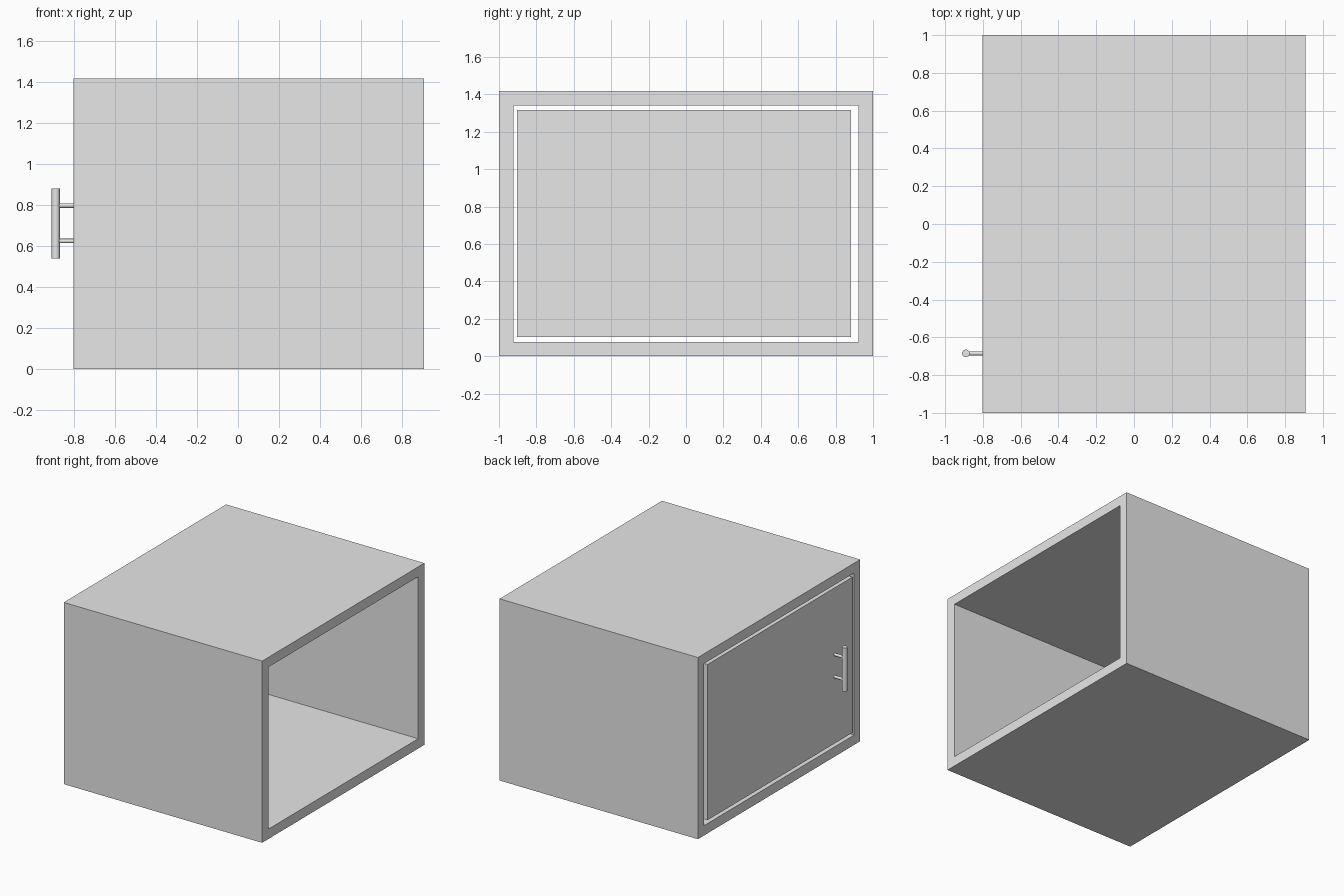
import bpy
import math

cube = bpy.data.objects.get("Cube")
if cube:
    bpy.data.objects.remove(cube, do_unlink=True)

grey = bpy.data.materials.new("light_grey")
grey.use_nodes = True
grey.diffuse_color = (0.8, 0.8, 0.8, 1)
grey.node_tree.nodes["Principled BSDF"].inputs["Base Color"].default_value = (0.8, 0.8, 0.8, 1)

LEFT, RIGHT = 0.908, -0.803      # cabinet ends along x
HEIGHT, WALL = 1.417, 0.077


def make_object(name, verts, faces):
    mesh = bpy.data.meshes.new(name)
    mesh.from_pydata(verts, [], faces)
    mesh.materials.append(grey)
    obj = bpy.data.objects.new(name, mesh)
    bpy.context.collection.objects.link(obj)
    return obj


def rectangle(x, y0, y1, z0, z1):
    return [(x, y0, z0), (x, y1, z0), (x, y1, z1), (x, y0, z1)]


def rod(name, radius, length, location, rotation=(0, 0, 0)):
    bpy.ops.mesh.primitive_cylinder_add(vertices=24, radius=radius, depth=length,
                                        location=location, rotation=rotation)
    obj = bpy.context.object
    obj.name = name
    obj.data.materials.append(grey)
    bpy.ops.object.shade_smooth_by_angle()


# Cabinet shell: a rectangular tube open at both ends
outer = (-1, 1, 0, HEIGHT)
inner = (-1 + WALL, 1 - WALL, WALL, HEIGHT - WALL)
loops = [rectangle(RIGHT, *outer), rectangle(LEFT, *outer),
         rectangle(LEFT, *inner), rectangle(RIGHT, *inner)]
shell_faces = []
for a in range(4):
    b = (a + 1) % 4
    for i in range(4):
        j = (i + 1) % 4
        shell_faces.append((4 * a + j, 4 * a + i, 4 * b + i, 4 * b + j))
make_object("cabinet_shell", sum(loops, []), shell_faces)

# Door: a panel set flush in the right end with a gap all round
door = (-0.904, 0.881, 0.103, 1.317)
make_object("door", rectangle(RIGHT, *door) + rectangle(RIGHT + 0.06, *door),
            [(3, 2, 1, 0), (4, 5, 6, 7)]
            + [(i, (i + 1) % 4, (i + 1) % 4 + 4, i + 4) for i in range(4)])

# Handle: an upright bar on two posts
BAR_X, BAR_Y = -0.89, -0.685
rod("handle_bar", 0.02, 0.341, (BAR_X, BAR_Y, 0.709))
for name, z in (("upper_handle_post", 0.797), ("lower_handle_post", 0.624)):
    rod(name, 0.011, RIGHT - BAR_X, ((RIGHT + BAR_X) / 2, BAR_Y, z), (0, math.pi / 2, 0))
